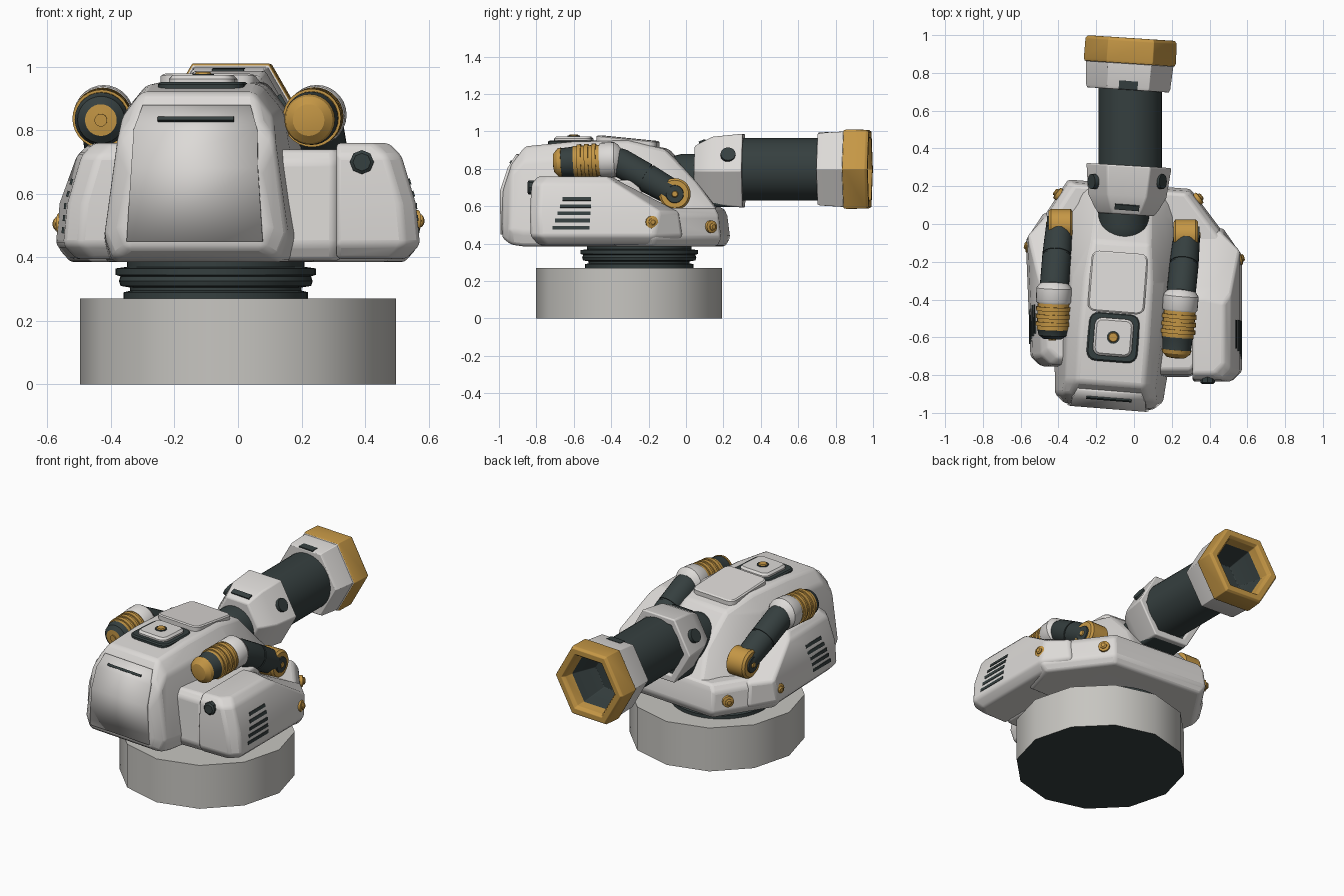
import bpy, bmesh, math
from mathutils import Vector

if "Cube" in bpy.data.objects:
    bpy.data.objects.remove(bpy.data.objects["Cube"])

def material(name, c):
    m = bpy.data.materials.new(name)
    m.diffuse_color = (*c, 1)
    m.use_nodes = True
    m.node_tree.nodes["Principled BSDF"].inputs["Base Color"].default_value = m.diffuse_color
    return m

WHITE = material("shell_white", (0.72, 0.70, 0.68))
DARK = material("dark_metal", (0.036, 0.05, 0.05))
GOLD = material("gold_metal", (0.56, 0.31, 0.06))
GREY = material("base_grey", (0.57, 0.56, 0.53))
YAW = math.radians(4.5)

def world(u, v, z):
    """Turned turret frame to world."""
    return (u * math.cos(YAW) + v * math.sin(YAW) - 0.06, v * math.cos(YAW) - u * math.sin(YAW), z)

def finish(name, bm, mats, bevel=0, angle=32):
    bmesh.ops.recalc_face_normals(bm, faces=bm.faces)
    me = bpy.data.meshes.new(name)
    bm.to_mesh(me)
    bm.free()
    ob = bpy.data.objects.new(name, me)
    bpy.context.collection.objects.link(ob)
    for m in mats:
        me.materials.append(m)
    bpy.ops.object.select_all(action='DESELECT')
    ob.select_set(True)
    bpy.context.view_layer.objects.active = ob
    bpy.ops.object.shade_smooth_by_angle(angle=math.radians(angle))
    if bevel:
        b = ob.modifiers.new("soft_edges", 'BEVEL')
        b.width, b.segments, b.limit_method, b.angle_limit = bevel, 3, 'ANGLE', math.radians(22)
    return ob

def loft(name, rings, mat, bevel=0):
    """Skin over closed rings of equal point count, capped."""
    bm = bmesh.new()
    vs = [[bm.verts.new(p) for p in r] for r in rings]
    n = len(vs[0])
    for a, b in zip(vs, vs[1:]):
        for i in range(n):
            bm.faces.new((a[i], a[(i + 1) % n], b[(i + 1) % n], b[i]))
    bm.faces.new(vs[0])
    bm.faces.new(vs[-1])
    return finish(name, bm, [mat], bevel)

def spin(name, profile, origin, axis, n=32, bevel=0):
    """Turned part: profile rows (distance, radius, material of the band that follows)."""
    mats = list(dict.fromkeys(row[2] for row in profile))
    q = Vector(axis).to_track_quat('Z', 'Y')
    bm = bmesh.new()
    vs = [[bm.verts.new(Vector(origin) + q @ Vector((r * math.cos(2 * math.pi * i / n),
           r * math.sin(2 * math.pi * i / n), t))) for i in range(n)] for t, r, _ in profile]
    for k, (a, b) in enumerate(zip(vs, vs[1:])):
        for i in range(n):
            f = bm.faces.new((a[i], a[(i + 1) % n], b[(i + 1) % n], b[i]))
            f.material_index = mats.index(profile[k][2])
    for ring, row in ((vs[0], profile[0]), (vs[-1], profile[-1])):
        bm.faces.new(ring).material_index = mats.index(row[2])
    return finish(name, bm, mats, bevel)

def plate(name, x, y, hx, hy, r, levels, mat, slope=0):
    """Rounded rectangle turned with the turret; levels are (inset, z)."""
    rings = []
    for inset, z in levels:
        ring = []
        for k, (sx, sy) in enumerate(((1, 1), (-1, 1), (-1, -1), (1, -1))):
            for j in range(5):
                a = math.pi / 2 * (k + j / 4)
                u = sx * (hx - r) + (r - inset) * math.cos(a)
                v = sy * (hy - r) + (r - inset) * math.sin(a)
                ring.append((x + u + v * math.sin(YAW), y + v - u * math.sin(YAW), z + slope * v))
        rings.append(ring)
    return loft(name, rings, mat)

def box(name, loc, size, mat, rot=(0, 0, 0), bevel=0):
    bm = bmesh.new()
    bmesh.ops.create_cube(bm, size=1)
    bmesh.ops.scale(bm, vec=size, verts=bm.verts)
    ob = finish(name, bm, [mat], bevel)
    ob.location, ob.rotation_euler = loc, rot
    return ob

# Base drum with dark underside, and the stepped turning ring
spin("base_drum", [(0, 0.47, DARK), (0, 0.497, GREY), (0.27, 0.497, GREY)], (0, -0.305, 0), (0, 0, 1), 12)
spin("turning_ring", [(t, r, DARK) for t, r in ((0, .29), (.025, .29), (.03, .27), (.04, .27), (.045, .3),
     (.06, .305), (.075, .3), (.08, .315), (.1, .315), (.105, .28), (.13, .28))], (-0.07, -0.25, 0.265), (0, 0, 1), 48)

# Central hull: v, half widths (bottom, mid, shoulder, top), heights (bottom, mid, shoulder, top)
hull = [(-.97, .21, .235, .2, .17, .43, .50, .67, .70),
        (-.92, .26, .29, .25, .2, .395, .47, .77, .83),
        (-.85, .27, .295, .24, .18, .385, .46, .84, .92),
        (-.6, .30, .32, .25, .18, .385, .46, .86, .945),
        (-.3, .34, .36, .25, .175, .385, .46, .85, .952),
        (-.1, .36, .37, .24, .15, .385, .46, .78, .905),
        (.06, .35, .36, .22, .14, .385, .46, .64, .74),
        (.19, .29, .3, .25, .2, .39, .44, .53, .57)]
rings = []
for v, wb, wm, ws, wt, zb, zm, zs, zt in hull:
    half = [(wb, zb), (wm, zm), (ws, zs), (wt, zt)]
    rings.append([world(w, v, z) for w, z in half] + [world(-w, v, z) for w, z in reversed(half)])
loft("central_hull", rings, WHITE, 0.018)

# Raised rear cover strip with a dark slit
bm = bmesh.new()
rows = [[bm.verts.new(world(s * w, v, z)) for s in (-1, 1)] for w, v, z in
        ((.215, -.968, .45), (.2, -.972, .68), (.195, -.933, .80), (.17, -.888, .875))]
for a, b in zip(rows, rows[1:]):
    bm.faces.new((a[0], a[1], b[1], b[0]))
cover = finish("rear_cover", bm, [WHITE])
s = cover.modifiers.new("thickness", 'SOLIDIFY')
s.thickness, s.offset = 0.02, 0
box("rear_slit", world(0, -.926, .832), (.24, .02, .014), DARK, (-.6, 0, -YAW))

# Front skirt around the nose
skirt = [(-.57, -.1), (-.35, .237), (.30, .187), (.568, -.17), (.5, -.4), (-.5, -.4)]
loft("front_skirt", [[(x * k, y * k - .01 * (k < 1), z) for x, y in skirt] for k, z in
     ((.93, .385), (1, .43), (.98, .55), (.9, .59))], WHITE, 0.014)

# Side pods: rows of z, outer x, rear y, front y of the outer wall, front y of the inner wall
def pod(side):
    dy = 0 if side > 0 else 0.08
    def put(x, y, z):
        y += dy
        return (x, y, z) if side > 0 else (-x - 0.04 * (y + .12), y, z)
    tag = "right" if side > 0 else "left"
    rows = [(.395, .53, -.79, -.2, -.06), (.44, .573, -.83, -.17, -.02), (.57, .56, -.835, -.14, -.04),
            (.72, .515, -.825, -.37, -.33), (.76, .475, -.79, -.42, -.4)]
    loft(tag + "_pod", [[put(*p, z) for p in ((.31, yr), (xo - .05, yr), (xo, yr + .05), (xo, yf),
         (xo - .1, yi), (.31, yi))] for z, xo, yr, yf, yi in rows], WHITE, 0.014)
    loft(tag + "_pod_inner", [[put(*p, z) for p in ((.1, yr), (.3, yr), (.325, yr + .03), (.325, -.3 + f), (.1, -.3 + f))]
         for z, yr, f in ((.39, -.78, .2), (.44, -.81, .2), (.70, -.80, .05), (.74, -.77, 0))], WHITE, 0.014)
    for i in range(5):  # cooling slats
        z = .485 + i * .038
        x = .572 - .1 * (z - .44) if z < .57 else .56 - .3 * (z - .57)
        box(tag + "_vent_slat", put(x - .003, -.615 + .008 * i, z), (.014, .2 - .012 * i, .019), DARK,
            (0, -side * (.1 if z < .57 else .29), 0))
    # gold bolts on pod and skirt
    bolt = [(-.02, .034, GOLD), (.016, .034, GOLD), (.02, .02, GOLD), (.026, .02, GOLD), (.032, .012, GOLD)]
    spin(tag + "_pod_bolt", bolt, (.553, -.185, .515) if side > 0 else (-.55, -.12, .505), (side, .25, 0), 12)
    spin(tag + "_skirt_bolt", bolt, (.335, .13, .49) if side > 0 else (-.395, .155, .49), (side * .8, .6, 0), 12)

pod(1)
pod(-1)
spin("rear_pod_plug", [(0, .038, DARK), (.03, .038, DARK), (.038, .028, DARK)], (.39, -.81, .70), (0, -1, 0), 8)

# Roof panel and hatch
plate("roof_panel", -.085, -.31, .15, .16, .04, ((0, .93), (0, .958), (.008, .964)), WHITE, -.1)
plate("hatch_frame", -.11, -.60, .135, .13, .05, ((0, .92), (0, .945), (.008, .952)), DARK)
plate("hatch_lid", -.11, -.60, .103, .1, .04, ((0, .94), (0, .962), (.012, .974)), WHITE)
spin("hatch_knob", [(0, .034, DARK), (.012, .034, DARK), (.012, .026, GOLD), (.018, .022, GOLD)],
     (-.11, -.60, .966), (0, 0, 1), 16)

# Gun: mantlet, barrel, rear collar, hexagonal muzzle with hollow funnel
spin("mantlet", [(0, .08, DARK), (.04, .12, DARK), (.1, .135, DARK), (.3, .135, DARK)], (-.06, -.12, .745), (.03, 1, 0), 32)
box("mantlet_cradle", (-.045, .15, .645), (.24, .28, .10), DARK, (0, 0, -YAW), .02)
spin("barrel", [(0, .168, DARK), (.5, .168, DARK)], (-.02, .23, .798), (0, 1, 0), 40)
spin("rear_collar", [(t, r, WHITE) for t, r in ((0, .11), (0, .15), (.03, .172), (.1, .21), (.26, .228), (.26, .18),
     (.2, .165))], (-.042, .05, .79), (.06, 1, 0), 6, .008)
box("collar_top_slit", (-.037, .09, .942), (.13, .03, .02), DARK, (.45, 0, -YAW))
for x in (.128, -.2):
    spin("collar_side_port", [(0, .04, DARK), (.03, .04, DARK)], (x, .225, .865),
         (.866 if x > 0 else -.866, 0, .5), 16)
spin("muzzle", [(0, .165, WHITE), (0, .217, WHITE), (.015, .224, WHITE), (.14, .233, WHITE), (.14, .240, GOLD),
     (.155, .245, GOLD), (.26, .243, GOLD), (.275, .232, GOLD), (.275, .195, GOLD), (.255, .18, GOLD),
     (.2, .175, DARK), (.05, .125, DARK)], (-.032, .71, .798), (.065, 1, 0), 6, .005)
box("muzzle_collar_slit", (-.03, .735, .985), (.10, .045, .02), DARK, (.05, 0, -YAW))

# Hydraulic tubes: capped rear canister, sloping pipe, gold elbow
def tube(tag, rear, bend, elbow, side, caps):
    axis = Vector(bend) - Vector(rear)
    L = axis.length
    g = L - .24
    prof = caps + [(g, .084, GOLD)]
    for i in range(3):  # ribs
        t = g + .02 + i * .04
        prof += [(t, .084, GOLD), (t, .092, GOLD), (t + .022, .092, GOLD), (t + .022, .084, GOLD)]
    prof += [(L - .10, .084, GOLD), (L - .10, .088, WHITE), (L - .09, .094, WHITE), (L - .02, .094, WHITE),
             (L, .08, WHITE), (L + .02, .05, DARK)]
    spin(tag + "_canister", prof, rear, axis, 28)
    start = Vector(bend) - axis.normalized() * .02
    d = Vector(elbow) - start
    m = d.length
    spin(tag + "_pipe", [(-.02, .04, DARK), (.0, .07, DARK), (.03, .077, DARK), (m * .5, .077, DARK), (m * .5, .072, DARK),
         (m * .53, .072, DARK), (m * .53, .077, DARK), (m, .07, DARK)], start, d, 28)
    spin(tag + "_elbow", [(-.07, .07, GOLD), (-.06, .085, GOLD), (.045, .085, GOLD), (.058, .074, GOLD), (.058, .048, DARK),
         (.066, .046, DARK), (.066, .018, GOLD), (.072, .014, GOLD)], elbow, (side, 0, 0), 28)

tube("right_tube", (.222, -.71, .832), (.25, -.36, .85), (.28, -.06, .665), 1,
     [(0, .025, GOLD), (.004, .05, GOLD), (.025, .074, GOLD), (.045, .08, GOLD), (.045, .076, DARK), (.10, .08, DARK)])
tube("left_tube", (-.432, -.61, .832), (-.422, -.32, .85), (-.395, -.005, .67), -1,
     [(-.006, .02, GOLD), (0, .02, GOLD), (.002, .05, DARK), (.02, .074, DARK), (.045, .08, DARK)])
